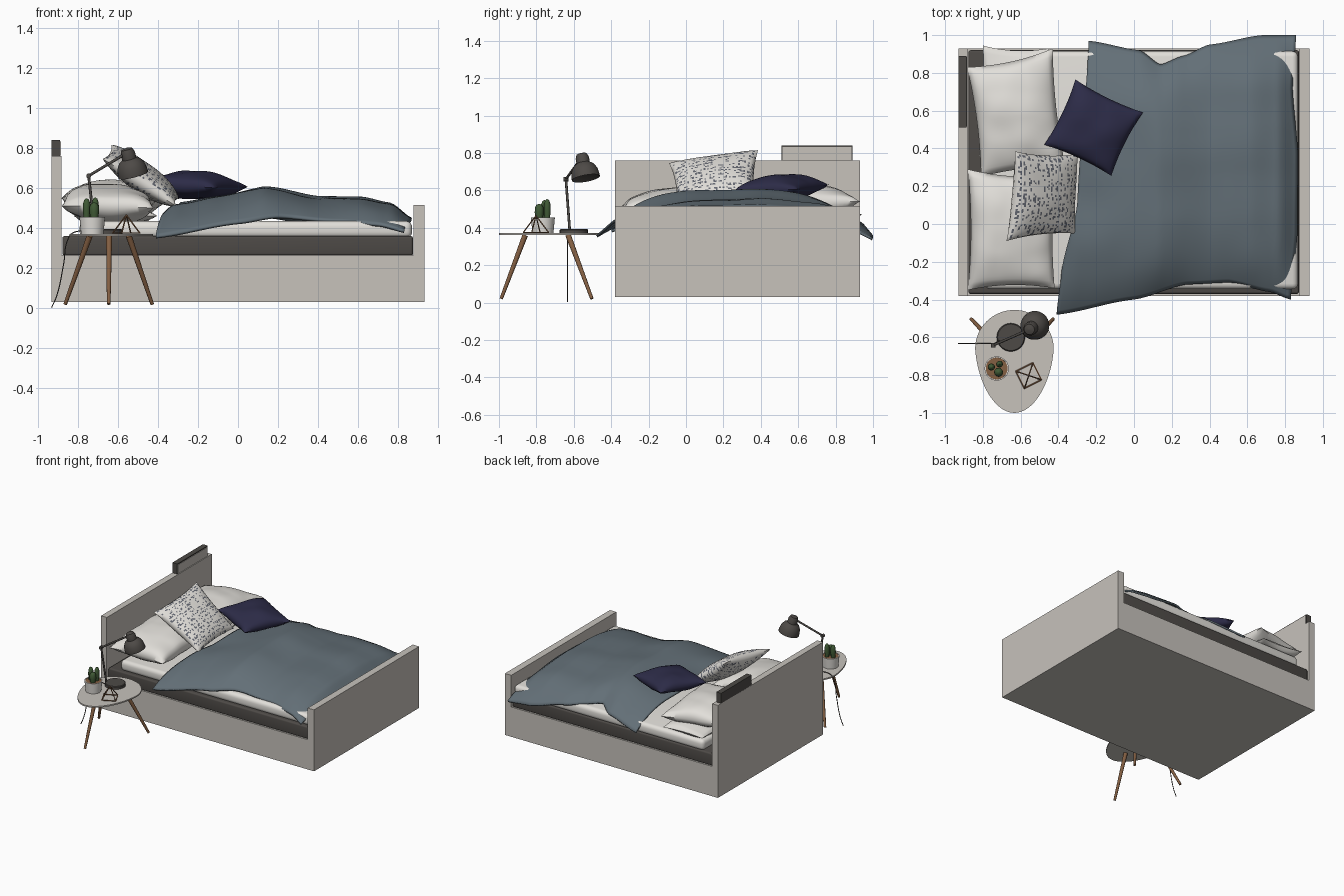
import bpy, bmesh, math, random
from mathutils import Vector, noise

if "Cube" in bpy.data.objects:
    bpy.data.objects.remove(bpy.data.objects["Cube"])

random.seed(4)


def material(name, rgb):
    m = bpy.data.materials.new(name)
    m.diffuse_color = (*rgb, 1)
    m.use_nodes = True
    m.node_tree.nodes["Principled BSDF"].inputs["Base Color"].default_value = m.diffuse_color
    return m


BEIGE = material("warm_grey_paint", (0.57, 0.54, 0.50))
DARK = material("charcoal", (0.075, 0.068, 0.062))
WHITE = material("white_linen", (0.76, 0.74, 0.70))
BLUE = material("slate_blue", (0.125, 0.16, 0.185))
NAVY = material("navy", (0.026, 0.025, 0.065))
SPECK = material("speck_grey", (0.13, 0.14, 0.17))
WOOD = material("wood", (0.23, 0.115, 0.055))
GREEN = material("cactus_green", (0.05, 0.10, 0.035))


def finish(name, bm, mats, smooth=None):
    bmesh.ops.recalc_face_normals(bm, faces=bm.faces[:])
    me = bpy.data.meshes.new(name)
    bm.to_mesh(me)
    bm.free()
    ob = bpy.data.objects.new(name, me)
    bpy.context.collection.objects.link(ob)
    for m in mats:
        me.materials.append(m)
    if smooth:
        bpy.ops.object.select_all(action='DESELECT')
        ob.select_set(True)
        bpy.context.view_layer.objects.active = ob
        bpy.ops.object.shade_smooth_by_angle(angle=math.radians(smooth))
    return ob


def box(name, lo, hi, mat, bevel=0):
    bm = bmesh.new()
    bmesh.ops.create_cube(bm, size=1)
    for v in bm.verts:
        v.co = Vector([(a + b) / 2 + c * (b - a) for a, b, c in zip(lo, hi, v.co)])
    if bevel:
        bmesh.ops.bevel(bm, geom=bm.edges[:], offset=bevel, segments=4, profile=0.5, affect='EDGES')
    return finish(name, bm, [mat], 40 if bevel else None)


def lathe(name, profile, origin, mat, axis=(0, 0, 1), n=28):
    """Spin (radius, height) points around an axis."""
    rot = Vector((0, 0, 1)).rotation_difference(Vector(axis))
    bm = bmesh.new()
    rings = []
    for r, h in profile:
        rings.append([bm.verts.new(Vector(origin) + rot @ Vector(
            (r * math.cos(k * math.tau / n), r * math.sin(k * math.tau / n), h))) for k in range(n)])
    for a, b in zip(rings, rings[1:]):
        for k in range(n):
            bm.faces.new((a[k], a[(k + 1) % n], b[(k + 1) % n], b[k]))
    bm.faces.new(rings[0])
    bm.faces.new(rings[-1])
    return finish(name, bm, [mat], 40)


def rod(name, a, b, r1, r2, mat, n=12):
    d = Vector(b) - Vector(a)
    return lathe(name, [(r1, 0), (r2, d.length)], a, mat, d.normalized(), n)


def interp(pts, t):
    """Smooth interpolation through (t, value) points."""
    if t <= pts[0][0]:
        return pts[0][1]
    for (t0, a), (t1, b) in zip(pts, pts[1:]):
        if t <= t1:
            s = (t - t0) / (t1 - t0)
            return a + (b - a) * (0.5 * s + 0.5 * s * s * (3 - 2 * s))
    return pts[-1][1]


def cushion(name, corners, thick, mats, n=32, pinch=0.07, wrinkle=0.012, rule=None):
    """Stuffed cushion spanned between four corners."""
    p = [Vector(c) for c in corners]
    normal = (p[1] - p[0]).cross(p[3] - p[0]).normalized()
    bm = bmesh.new()
    grid = {}
    for side in (1, -1):
        for i in range(n + 1):
            for j in range(n + 1):
                edge = i in (0, n) or j in (0, n)
                if edge and side < 0:
                    grid[side, i, j] = grid[1, i, j]
                    continue
                a, b = 2 * i / n - 1, 2 * j / n - 1
                u = (1 + a * (1 - pinch * (1 - b * b))) / 2
                v = (1 + b * (1 - pinch * (1 - a * a))) / 2
                co = (p[0] * (1 - u) + p[1] * u) * (1 - v) + (p[3] * (1 - u) + p[2] * u) * v
                puff = ((1 - a * a) * (1 - b * b)) ** 0.45
                w = noise.noise(co * 7) * wrinkle * min(1, puff * 2)
                grid[side, i, j] = bm.verts.new(co + normal * (side * puff * thick / 2 + w))
    for side in (1, -1):
        for i in range(n):
            for j in range(n):
                f = bm.faces.new([grid[side, i + x, j + y] for x, y in ((0, 0), (1, 0), (1, 1), (0, 1))])
                f.material_index = rule(i, j) if rule else 0
    return finish(name, bm, mats, 60)


# Bed frame
box("bed_base", (-0.885, -0.38, 0.03), (0.88, 0.93, 0.265), BEIGE)
box("headboard", (-0.93, -0.38, 0.03), (-0.88, 0.93, 0.76), BEIGE)
box("footboard", (0.875, -0.38, 0.03), (0.93, 0.93, 0.515), BEIGE)
box("headboard_box", (-0.93, 0.51, 0.755), (-0.888, 0.89, 0.84), DARK)
box("box_front_plate", (-0.889, 0.515, 0.762), (-0.884, 0.885, 0.832), BEIGE)

# Mattress and sheet
box("mattress", (-0.876, -0.37, 0.262), (0.873, 0.92, 0.36), DARK, 0.012)
box("sheet", (-0.79, -0.345, 0.35), (0.868, 0.915, 0.435), WHITE, 0.03)

# Duvet: sheet of cloth with wavy outline, domed across the bed
LEFT = [(0, -0.41), (0.15, -0.385), (0.4, -0.3), (1, -0.24)]
RIGHT = [(0, 0.83), (0.25, 0.865), (0.55, 0.868), (0.8, 0.84), (1, 0.858)]
FRONT = [(-0.41, -0.48), (0, -0.4), (0.28, -0.32), (0.5, -0.31), (0.72, -0.36), (0.83, -0.4)]
BACK = [(-0.24, 0.97), (0.03, 0.92), (0.14, 0.845), (0.26, 0.89), (0.4, 0.95), (0.68, 1.0), (0.86, 1.0)]
FRONT_Z = [(-0.41, 0.36), (0, 0.43), (0.2, 0.46), (0.5, 0.435), (0.7, 0.42), (0.85, 0.385)]
BACK_Z = [(-0.24, 0.38), (0.03, 0.43), (0.14, 0.46), (0.4, 0.42), (0.68, 0.36), (0.86, 0.345)]
TOP_Z = [(-0.41, 0.49), (-0.3, 0.53), (-0.1, 0.565), (0.13, 0.615), (0.4, 0.56), (0.62, 0.56), (0.76, 0.53), (0.87, 0.45)]
bm = bmesh.new()
NU, NV = 64, 64
g = []
for i in range(NU + 1):
    row = []
    for j in range(NV + 1):
        u, v = i / NU, j / NV
        x = interp(LEFT, v) * (1 - u) + interp(RIGHT, v) * u
        y = interp(FRONT, x) * (1 - v) + interp(BACK, x) * v
        s = 1 - abs(2 * v - 1) ** 3.6
        z = (interp(FRONT_Z, x) * (1 - v) + interp(BACK_Z, x) * v) * (1 - s) + interp(TOP_Z, x) * s
        z += s * (0.014 * noise.noise(Vector((x * 4, y * 4, 1))) - 0.008)
        row.append(bm.verts.new((x, y, z)))
    g.append(row)
for i in range(NU):
    for j in range(NV):
        bm.faces.new((g[i][j], g[i + 1][j], g[i + 1][j + 1], g[i][j + 1]))
duvet = finish("duvet", bm, [BLUE], 60)
mod = duvet.modifiers.new("thickness", 'SOLIDIFY')
mod.thickness, mod.offset = 0.014, -1 if duvet.data.polygons[0].normal.z > 0 else 1

# Pillows and cushions
cushion("pillow_back_lower", [(-0.82, 0.36, 0.46), (-0.40, 0.4, 0.46), (-0.45, 0.93, 0.46), (-0.80, 0.945, 0.47)], 0.1, [WHITE])
cushion("pillow_back", [(-0.81, 0.25, 0.53), (-0.36, 0.29, 0.53), (-0.43, 0.93, 0.54), (-0.885, 0.83, 0.55)], 0.2, [WHITE])
cushion("pillow_front", [(-0.88, -0.35, 0.51), (-0.42, -0.34, 0.50), (-0.41, 0.26, 0.53), (-0.88, 0.29, 0.55)], 0.2, [WHITE])


def specks(i, j):
    return 1 if i % 3 != 0 and j % 8 != 0 and random.random() < 0.36 else 0


cushion("speckled_cushion", [(-0.675, -0.09, 0.745), (-0.31, -0.05, 0.51), (-0.295, 0.37, 0.545), (-0.63, 0.385, 0.815)],
        0.14, [WHITE, SPECK], n=44, rule=specks, wrinkle=0.006)
cushion("navy_cushion", [(-0.475, 0.42, 0.625), (-0.12, 0.255, 0.60), (0.048, 0.59, 0.605), (-0.31, 0.765, 0.63)], 0.14, [NAVY])

# Side table: egg-shaped top, three splayed tapered legs
bm = bmesh.new()
ring = []
for k in range(64):
    t = k * math.tau / 64
    s = math.sin(t)
    y = -0.66 + (0.205 if s > 0 else 0.34) * s
    ring.append(bm.verts.new((-0.633 + 0.208 * math.cos(t) * (1 + 0.1 * min(s, 0)), y, 0.36)))
top = bmesh.ops.extrude_face_region(bm, geom=[bm.faces.new(ring)])
for v in top["geom"]:
    if isinstance(v, bmesh.types.BMVert):
        v.co.z = 0.371
finish("table_top", bm, [BEIGE], 40)
for n, (a, b) in enumerate([((-0.74, -0.63), (-0.862, -0.503)), ((-0.545, -0.63), (-0.428, -0.503)), ((-0.643, -0.86), (-0.645, -0.988))]):
    rod(f"table_leg_{n}", (*b, 0.02), (*a, 0.36), 0.009, 0.015, WOOD)

# Desk lamp
lathe("lamp_base", [(0.075, 0), (0.075, 0.018), (0.07, 0.023)], (-0.652, -0.6, 0.371), DARK)
joints = [(-0.715, -0.622, 0.39), (-0.745, -0.642, 0.66), (-0.57, -0.565, 0.765)]
for n in (0, 1):
    rod(f"lamp_arm_{n}", joints[n], joints[n + 1], 0.007, 0.007, DARK)
lathe("lamp_joint", [(0.012, -0.013), (0.012, 0.013)], joints[1], DARK, (0, 1, 0), 16)
lathe("lamp_shade", [(0.066, 0.008), (0.076, 0), (0.076, 0.012), (0.071, 0.045), (0.056, 0.072), (0.036, 0.085),
                     (0.036, 0.115), (0.028, 0.135), (0.004, 0.142)], (-0.522, -0.535, 0.664), DARK, (-0.24, -0.17, 0.95))

# Lamp cord
cu = bpy.data.curves.new("lamp_cord", 'CURVE')
cu.dimensions, cu.bevel_depth, cu.bevel_resolution = '3D', 0.003, 1
path = [(-0.93, 0.003), (-0.905, 0.06), (-0.87, 0.22), (-0.85, 0.34), (-0.825, 0.375), (-0.70, 0.376)]
sp = cu.splines.new('BEZIER')
sp.bezier_points.add(len(path) - 1)
for bp, (x, z) in zip(sp.bezier_points, path):
    bp.co = (x, -0.633, z)
    bp.handle_left_type = bp.handle_right_type = 'AUTO'
cu.materials.append(DARK)
bpy.context.collection.objects.link(bpy.data.objects.new("lamp_cord", cu))

# Potted cactus
lathe("plant_pot", [(0.056, 0), (0.064, 0.083), (0.058, 0.083), (0.057, 0.07)], (-0.727, -0.765, 0.371), WHITE)
lathe("pot_soil", [(0.058, 0), (0.058, 0.006)], (-0.727, -0.765, 0.444), WOOD)
for n, (x, y, h, r) in enumerate([(-0.755, -0.757, 0.10, 0.019), (-0.712, -0.742, 0.105, 0.018), (-0.717, -0.785, 0.08, 0.024)]):
    lathe(f"cactus_{n}", [(r * 0.8, 0), (r, h * 0.4), (r * 0.95, h * 0.75), (r * 0.6, h * 0.93), (r * 0.1, h)],
          (x, y, 0.448), GREEN, n=12)

# Wire pyramid ornament
base = [(-0.625, -0.78, 0.375), (-0.535, -0.735, 0.375), (-0.49, -0.825, 0.375), (-0.58, -0.87, 0.375)]
for n in range(4):
    rod(f"pyramid_base_wire_{n}", base[n], base[(n + 1) % 4], 0.0035, 0.0035, WOOD, 6)
    rod(f"pyramid_side_wire_{n}", base[n], (-0.557, -0.802, 0.465), 0.0035, 0.0035, WOOD, 6)
